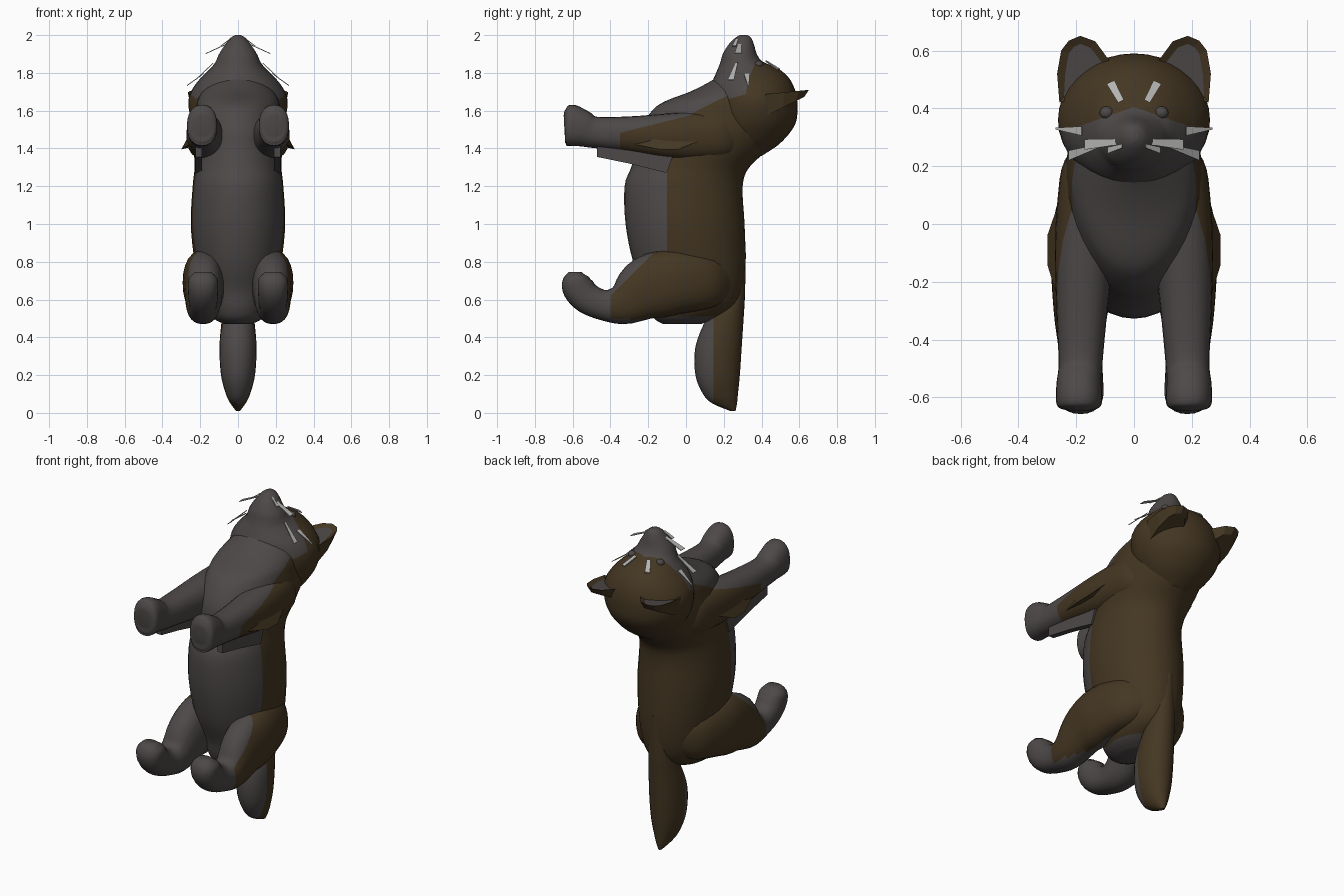
import bpy, bmesh, math
from mathutils import Vector

if "Cube" in bpy.data.objects:
    bpy.data.objects.remove(bpy.data.objects["Cube"])


def material(name, rgb):
    m = bpy.data.materials.new(name)
    m.use_nodes = True
    m.diffuse_color = (*rgb, 1)
    m.node_tree.nodes["Principled BSDF"].inputs["Base Color"].default_value = (*rgb, 1)
    return m


GREY = material("dark grey fur", (0.074, 0.066, 0.064))
BROWN = material("dark brown fur", (0.058, 0.037, 0.016))
PALE = material("pale whisker", (0.45, 0.45, 0.44))
Z = Vector((0, 0, 1))


def finish(name, bm, mats, rule=None, cuts=(), mirror=False, smooth=True):
    for co, no in cuts:
        bmesh.ops.bisect_plane(bm, geom=bm.verts[:] + bm.edges[:] + bm.faces[:],
                               plane_co=co, plane_no=no, dist=0.0005)
    bmesh.ops.recalc_face_normals(bm, faces=bm.faces[:])
    bm.normal_update()
    if rule:
        for f in bm.faces:
            f.material_index = int(rule(f.calc_center_median(), f.normal))
    me = bpy.data.meshes.new(name)
    bm.to_mesh(me)
    bm.free()
    for m in mats:
        me.materials.append(m)
    ob = bpy.data.objects.new(name, me)
    bpy.context.collection.objects.link(ob)
    if mirror:
        ob.modifiers.new("Mirror", "MIRROR").use_mirror_merge = False
    if smooth:
        bpy.context.view_layer.objects.active = ob
        bpy.ops.object.select_all(action="DESELECT")
        ob.select_set(True)
        bpy.ops.object.shade_smooth_by_angle(angle=math.radians(50))
    return ob


def spline(rows, steps):
    # Catmull-Rom interpolation of the loft stations
    out = []
    for i in range(len(rows) - 1):
        a, b, c, d = (rows[max(0, min(len(rows) - 1, i + k))] for k in (-1, 0, 1, 2))
        for s in range(steps):
            t = s / steps
            out.append([0.5 * (2 * q + (r - p) * t + (2 * p - 5 * q + 4 * r - w) * t * t
                               + (3 * q - p - 3 * r + w) * t ** 3)
                        for p, q, r, w in zip(a, b, c, d)])
    return out + [list(rows[-1])]


def loft(name, rows, rule, cuts=(), mirror=False, follow=False, seg=36, steps=4, power=1.0):
    # rows: centre x, y, z, half width, half depth
    rows = spline(rows, steps)
    bm = bmesh.new()
    rings = []
    for i, (x, y, z, ru, rv) in enumerate(rows):
        c = Vector((x, y, z))
        a, b = rows[max(0, i - 1)], rows[min(len(rows) - 1, i + 1)]
        t = Vector((0, b[1] - a[1], b[2] - a[2])).normalized() if follow else Z
        u = Vector((1, 0, 0))
        v = t.cross(u)
        ring = []
        for k in range(seg):
            an = math.tau * k / seg
            cs, sn = math.cos(an), math.sin(an)
            ring.append(bm.verts.new(c + u * max(ru, .005) * math.copysign(abs(cs) ** power, cs)
                                     + v * max(rv, .005) * math.copysign(abs(sn) ** power, sn)))
        rings.append(ring)
    for r, s in zip(rings, rings[1:]):
        for k in range(seg):
            n = (k + 1) % seg
            bm.faces.new((r[k], r[n], s[n], s[k]))
    bm.faces.new(rings[0])
    bm.faces.new(rings[-1])
    return finish(name, bm, (GREY, BROWN), rule, cuts, mirror)


def upright(rows):
    # rows: z, front y, back y, half width
    return [(0, (f + b) / 2, z, w, (b - f) / 2) for z, f, b, w in rows]


def slab(low_pts, top_pts):
    # closed solid between two matching outlines; also returns the top face
    bm = bmesh.new()
    low = [bm.verts.new(p) for p in low_pts]
    top = [bm.verts.new(p) for p in top_pts]
    for i in range(len(low)):
        j = (i + 1) % len(low)
        bm.faces.new((low[i], low[j], top[j], top[i]))
    bm.faces.new(low)
    cap = bm.faces.new(top)
    bmesh.ops.recalc_face_normals(bm, faces=bm.faces[:])
    return bm, cap


def plate(name, pts, offset, mat):
    bm, _ = slab(pts, [Vector(p) + Vector(offset) for p in pts])
    finish(name, bm, (mat,), mirror=True, smooth=False)


def ball(name, loc, scale, mat, mirror=False):
    bm = bmesh.new()
    bmesh.ops.create_uvsphere(bm, u_segments=16, v_segments=10, radius=1)
    for v in bm.verts:
        v.co = Vector([a * b for a, b in zip(v.co, scale)]) + Vector(loc)
    finish(name, bm, (mat,), mirror=mirror)


# Torso with neck, brown back and grey belly
loft("torso", upright([
    (.47, -.12, .08, .07), (.50, -.17, .16, .13), (.56, -.20, .26, .17), (.65, -.22, .30, .20),
    (.80, -.28, .315, .23), (1.0, -.32, .31, .25), (1.2, -.325, .30, .24), (1.3, -.29, .335, .23),
    (1.4, -.26, .44, .235), (1.5, -.24, .52, .24), (1.6, -.18, .54, .225), (1.65, -.11, .51, .215),
    (1.7, .02, .47, .19), (1.75, .12, .42, .14), (1.79, .18, .38, .08)]),
    lambda c, n: c.z > .51 and c.y > max(-.1, (c.z - 1.57) * 2),
    cuts=[((0, -.1, 0), (0, 1, 0)), ((0, 0, 1.57), (0, 1, -2)), ((0, 0, .51), Z)])

# Head, grey muzzle and brown cap dipping over the cheeks
head = loft("head", upright([
    (1.36, .28, .40, .08), (1.42, .20, .49, .16), (1.49, .15, .555, .215), (1.55, .13, .585, .245),
    (1.62, .13, .59, .262), (1.68, .13, .585, .257), (1.74, .135, .565, .225), (1.79, .155, .53, .18),
    (1.83, .172, .475, .14), (1.86, .183, .405, .118), (1.90, .195, .375, .10),
    (1.95, .225, .36, .068), (1.985, .26, .345, .04), (2.0, .285, .325, .015)]),
    lambda c, n: c.y > .405 - .35 * abs(c.x) or c.y > .15 + (c.z - 1.64) * 3.5,
    cuts=[((0, .405, 0), (.35, 1, 0)), ((0, .405, 0), (-.35, 1, 0)),
          ((0, .15, 1.64), (0, 1, -3.5))])


def on_head(x, y, lift=.004):
    _, loc, _, _ = head.ray_cast(Vector((x, y, 3)), Vector((0, 0, -1)))
    return loc + Z * lift


# Tail, brown behind and grey in front
loft("tail", upright([
    (.01, .235, .262, .01), (.05, .14, .27, .04), (.1, .09, .275, .064), (.2, .05, .285, .09),
    (.35, .05, .295, .098), (.5, .11, .305, .085), (.62, .20, .312, .065), (.85, .27, .317, .03)]),
    lambda c, n: c.y > .145, cuts=[((0, .145, 0), (0, 1, 0))], seg=24)

# Front legs
loft("front_leg", [
    (.10, .32, 1.48, .05, .07), (.14, .22, 1.47, .10, .12), (.16, .08, 1.465, .105, .13),
    (.172, -.1, 1.465, .102, .12),
    (.18, -.3, 1.475, .088, .095), (.185, -.48, 1.485, .076, .083), (.19, -.55, 1.505, .078, .098),
    (.19, -.61, 1.522, .08, .11), (.19, -.635, 1.525, .07, .095), (.19, -.645, 1.525, .04, .05)],
    lambda c, n: c.y > -.35 and n.x > .25 and c.z < 1.57 + c.y * .25,
    cuts=[((0, -.35, 0), (0, 1, 0)), ((0, 0, 1.57), (0, -.25, 1))],
    mirror=True, follow=True, seg=24, power=.88)

# Hind legs
loft("hind_leg", [
    (.08, .25, .70, .04, .06), (.13, .15, .70, .105, .14), (.175, -.05, .695, .115, .172),
    (.18, -.2, .66, .105, .17), (.185, -.33, .58, .09, .115), (.185, -.43, .57, .077, .082),
    (.185, -.52, .605, .077, .082), (.185, -.57, .66, .08, .084), (.185, -.585, .71, .076, .07),
    (.185, -.587, .745, .045, .035)],
    lambda c, n: c.y > -.40 + max(0, c.z - .62) and n.x > -.1 and c.z > .5,
    cuts=[((0, -.4, .62), (0, 1, -1)), ((0, -.4, 0), (0, 1, 0))],
    mirror=True, follow=True, seg=24, power=.88)

# Elbow fur below the front legs and shoulder fur flaring outward
plate("elbow_fur", [(.19, -.47, 1.42), (.19, -.47, 1.355), (.19, -.3, 1.32), (.19, -.1, 1.27),
                    (.19, -.05, 1.42)], (.035, 0, 0), GREY)
plate("shoulder_fur", [(.235, .10, 1.50), (.262, .07, 1.44), (.30, -.04, 1.395),
                       (.30, -.14, 1.395), (.245, -.32, 1.43), (.245, -.2, 1.50)],
      (-.04, 0, .01), BROWN)

# Ears with inset grey hollows, narrowing underneath
outline = [(.258, .42), (.266, .52), (.252, .60), (.226, .634), (.186, .651),
           (.134, .632), (.085, .565), (.12, .46)]
base = [(.17 + (x - .17) * .8, .48 + (y - .48) * .85) for x, y in outline]
bm, cup = slab([(x, y, 1.56 + (y - .4) * .5) for x, y in base],
               [(x, y, 1.685 + (y - .4) * .1) for x, y in outline])
bmesh.ops.inset_region(bm, faces=[cup], thickness=.028)
bmesh.ops.translate(bm, verts=cup.verts[:], vec=(0, 0, -.012))
hollow = cup.calc_center_median()
finish("ear", bm, (BROWN, GREY), mirror=True, smooth=False,
       rule=lambda c, n: (c - hollow).length < .004)

# Eyes and nose
ball("eye", on_head(.095, .385, -.004), (.024, .022, .02), GREY, True)
ball("nose", (0, .31, 1.978), (.026, .024, .021), GREY)

# Brow marks
plate("brow_mark", [on_head(x, y, .012) for x, y in
                    ((.035, .43), (.055, .42), (.095, .485), (.068, .497))], (0, 0, .006), PALE)

# Whiskers: root, tip, half width at each end
for i, (a, b, wa, wb) in enumerate((
        ((.05, .285, 1.955), (.17, .275, 1.90), .010, .018),
        ((.13, .267, 1.85), (.225, .237, 1.76), .007, .017),
        ((.18, .322, 1.795), (.27, .33, 1.73), .016, .003),
        ((.04, .270, 1.978), (.09, .255, 1.94), .007, .011))):
    a, b = Vector(a), Vector(b)
    wide = Vector((0, 1, 0))
    plate(f"whisker_{i + 1}", [a - wide * wa, b - wide * wb, b + wide * wb, a + wide * wa],
          (.002, 0, .004), PALE)
